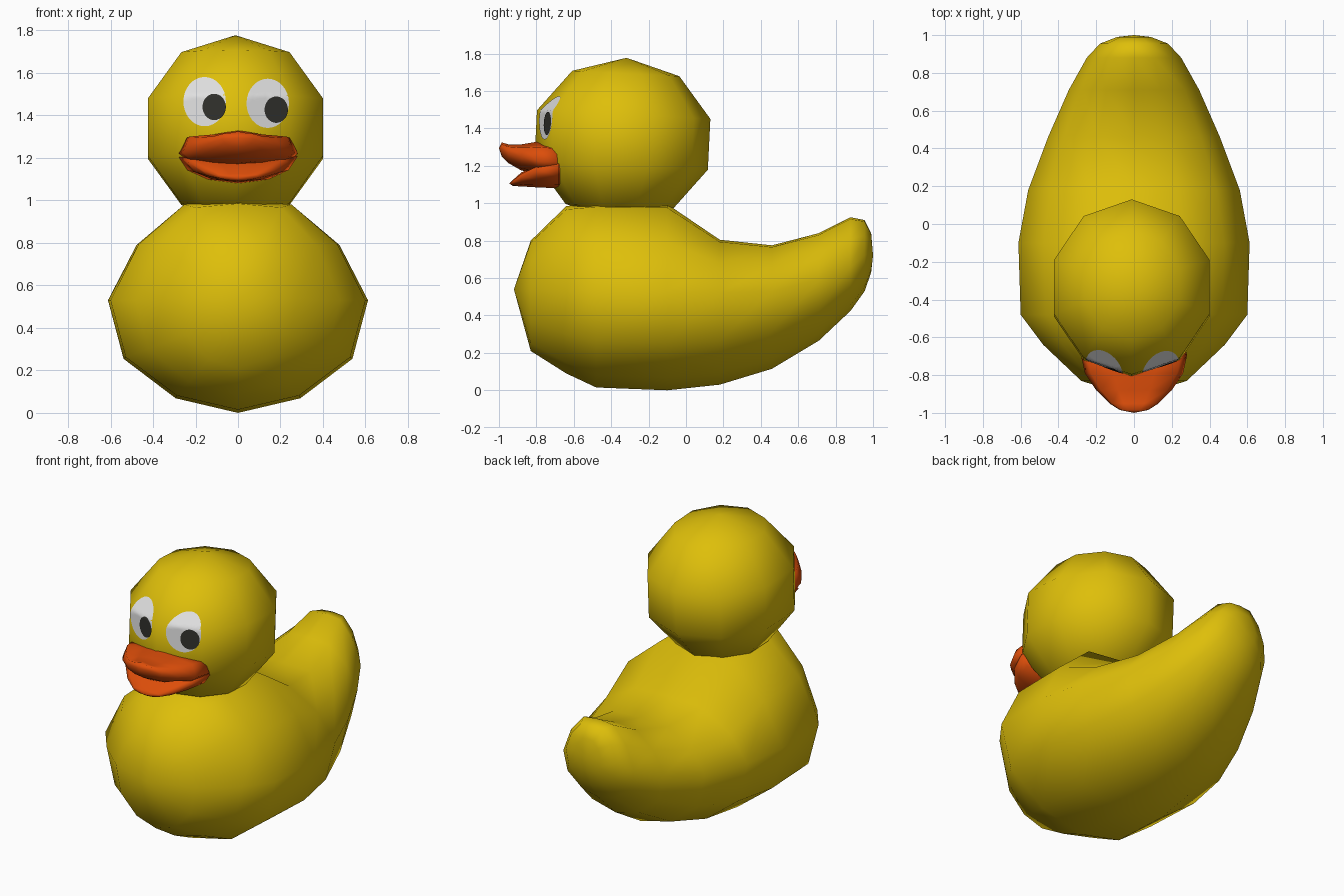
import bpy, bmesh, math
from mathutils import Vector, Matrix
from mathutils.bvhtree import BVHTree

if "Cube" in bpy.data.objects:
    bpy.data.objects.remove(bpy.data.objects["Cube"])


def material(name, rgb):
    m = bpy.data.materials.new(name)
    m.diffuse_color = (*rgb, 1)
    m.use_nodes = True
    m.node_tree.nodes["Principled BSDF"].inputs["Base Color"].default_value = m.diffuse_color
    return m


yellow = material("yellow", (0.73, 0.52, 0.003))
orange = material("orange", (0.72, 0.075, 0.003))
white = material("white", (0.75, 0.75, 0.75))
black = material("black", (0.03, 0.03, 0.025))


def finish(bm, name, mat, fix_normals=True):
    if fix_normals:
        bmesh.ops.recalc_face_normals(bm, faces=bm.faces)
    for f in bm.faces:
        f.smooth = True
    me = bpy.data.meshes.new(name)
    bm.to_mesh(me)
    bm.free()
    me.materials.append(mat)
    ob = bpy.data.objects.new(name, me)
    bpy.context.collection.objects.link(ob)
    return ob


def skin(bm, start, rings, end=None):
    """Join closed rings of points, with a point at one or both ends."""
    loops = [[bm.verts.new(p) for p in r] for r in rings]
    n = len(loops[0])
    for a, b in zip(loops, loops[1:]):
        for i in range(n):
            j = (i + 1) % n
            bm.faces.new((a[i], a[j], b[j], b[i]))
    for tip, loop in ((start, loops[0]), (end, loops[-1])):
        if tip is None:
            continue
        v = bm.verts.new(tip)
        for i in range(n):
            j = (i + 1) % n
            bm.faces.new((v, loop[i], loop[j]) if tip is start else (v, loop[j], loop[i]))


# Half cross-sections, from bottom to top
BODY = [(0, -1), (.48, -.87), (.88, -.52), (1, 0), (.78, .56), (.42, .96), (0, 1)]
BILL = [(0, -1), (.5, -.85), (.85, -.5), (1, 0), (.88, .72), (.42, .82), (0, 1)]


def loft(name, mat, half, start, sections, end):
    """sections: y, bottom z, top z, widest z, half width"""
    bm = bmesh.new()
    ring = half + [(-x, z) for x, z in half[-2:0:-1]]
    rings = []
    for y, zb, zt, zw, w in sections:
        rings.append([(x * w, y, zw + z * ((zt - zw) if z > 0 else (zw - zb))) for x, z in ring])
    skin(bm, (0, *start), rings, (0, *end))
    return finish(bm, name, mat)


# Body with upturned tail
loft("body", yellow, BODY, (-.92, .54), [
    (-.83, .21, .80, .54, .28),
    (-.64, .09, .985, .53, .48),
    (-.48, .015, 1.0, .53, .60),
    (-.10, .00, .995, .53, .612),
    (.18, .03, .805, .52, .56),
    (.46, .115, .775, .53, .455),
    (.71, .265, .84, .59, .345),
    (.88, .425, .925, .66, .25),
    (.955, .53, .91, .72, .18),
    (.99, .63, .84, .74, .09)], (1.0, .72))

# Head: ten-sided ball with a corner facing forward, slightly tipped back
C, R = Vector((-.012, -.34, 1.338)), (.455, .488, .44)
tilt = Matrix.Rotation(-.05, 3, 'X')
bm = bmesh.new()
rings = []
for k in range(1, 5):
    t = math.pi * k / 5
    rings.append([C + tilt @ Vector((R[0] * math.sin(t) * math.sin(i * math.tau / 10),
                                     R[1] * math.sin(t) * math.cos(i * math.tau / 10),
                                     R[2] * math.cos(t))) for i in range(10)])
pole = tilt @ Vector((0, 0, R[2]))
skin(bm, C + pole, rings, C - pole)
head_tree = BVHTree.FromBMesh(bm)
finish(bm, "head", yellow)

# Bill: halves meet at the cheeks and open at the front
loft("upper_bill", orange, BILL, (-.62, 1.22), [
    (-.69, 1.15, 1.32, 1.22, .282),
    (-.79, 1.16, 1.33, 1.225, .26),
    (-.88, 1.175, 1.315, 1.25, .20),
    (-.95, 1.215, 1.315, 1.27, .13),
    (-.985, 1.25, 1.325, 1.29, .075)], (-1.0, 1.295))
loft("lower_bill", orange, BILL, (-.62, 1.15), [
    (-.68, 1.08, 1.23, 1.205, .28),
    (-.80, 1.085, 1.20, 1.18, .235),
    (-.88, 1.09, 1.165, 1.14, .165),
    (-.925, 1.092, 1.125, 1.115, .095)], (-.945, 1.105))


# Eyes: thin ovals laid onto the front of the head
def oval(name, mat, cx, cz, rx, rz, lift, rows=8, n=32):
    def on_head(x, z):
        hit = head_tree.ray_cast(Vector((x, -2, z)), Vector((0, 1, 0)))[0]
        return hit - Vector((0, lift, 0))
    rings = [[on_head(cx + rx * k / rows * math.cos(i * math.tau / n),
                      cz + rz * k / rows * math.sin(i * math.tau / n))
              for i in range(n)] for k in range(1, rows + 1)]
    bm = bmesh.new()
    skin(bm, on_head(cx, cz), rings)
    bmesh.ops.recalc_face_normals(bm, faces=bm.faces)
    bm.normal_update()
    if sum(f.normal.y for f in bm.faces) > 0:
        bmesh.ops.reverse_faces(bm, faces=bm.faces)
    finish(bm, name, mat, False)


for side, x, z, px, pz in (("left", -.157, 1.465, -.112, 1.44), ("right", .14, 1.457, .18, 1.427)):
    oval(side + "_eye", white, x, z, .10, .116, .004)
    oval(side + "_pupil", black, px, pz, .055, .062, .008)
